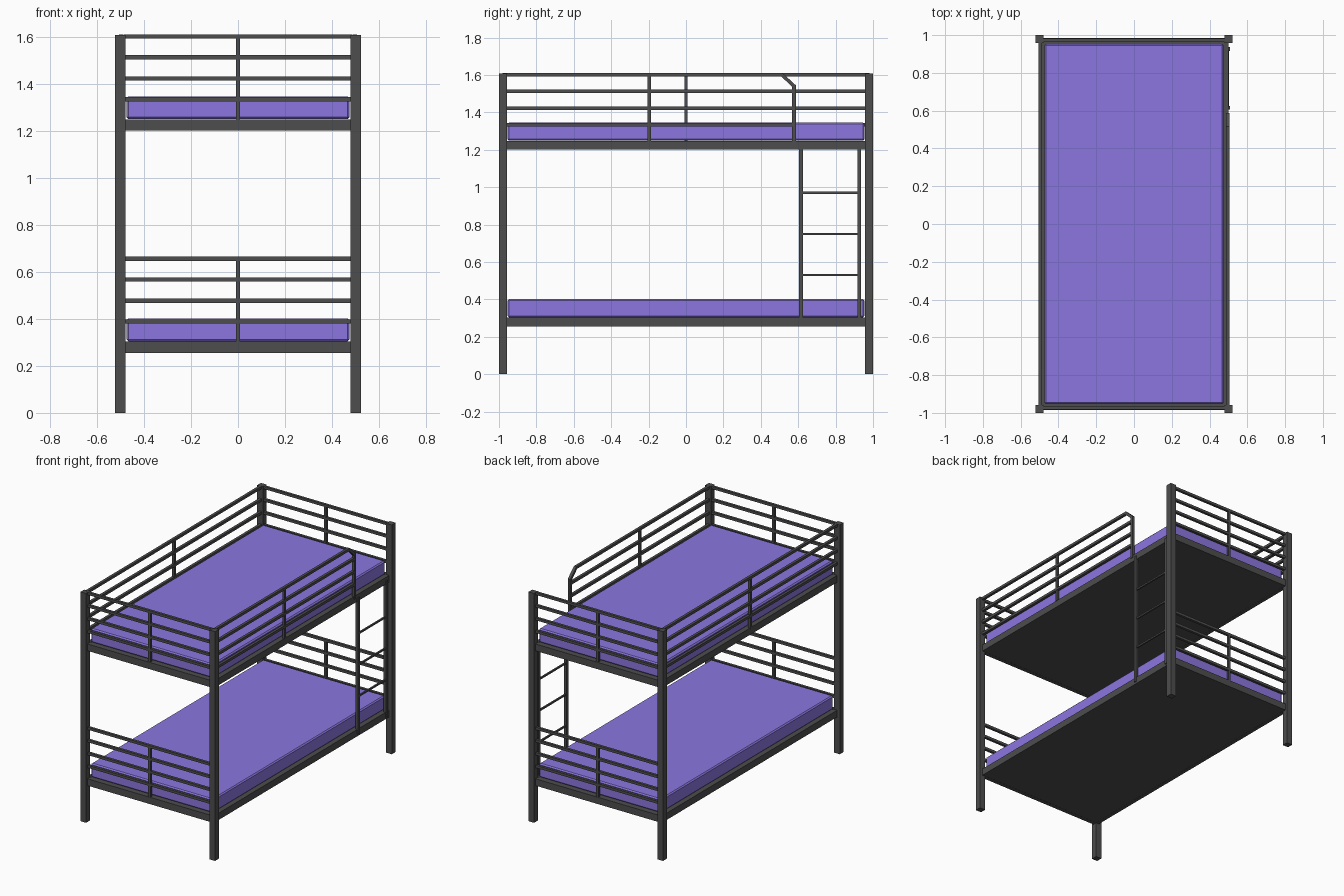
import bpy, bmesh
from mathutils import Matrix, Vector

if "Cube" in bpy.data.objects:
    bpy.data.objects.remove(bpy.data.objects["Cube"])


def material(name, rgb):
    m = bpy.data.materials.new(name)
    m.diffuse_color = (*rgb, 1)
    m.use_nodes = True
    m.node_tree.nodes["Principled BSDF"].inputs["Base Color"].default_value = m.diffuse_color
    return m


METAL = material("dark_metal", (0.075, 0.075, 0.075))
FABRIC = material("purple_fabric", (0.26, 0.18, 0.74))


def finish(name, bm, mat):
    bmesh.ops.recalc_face_normals(bm, faces=bm.faces)
    me = bpy.data.meshes.new(name)
    bm.to_mesh(me)
    bm.free()
    me.materials.append(mat)
    ob = bpy.data.objects.new(name, me)
    bpy.context.collection.objects.link(ob)
    return ob


def box(name, x, y, z, mat=METAL, bevel=0):
    """Box from (min, max) ranges on each axis."""
    lo, hi = Vector((x[0], y[0], z[0])), Vector((x[1], y[1], z[1]))
    bm = bmesh.new()
    bmesh.ops.create_cube(bm, size=1, matrix=Matrix.Translation((lo + hi) / 2)
                          @ Matrix.Diagonal((*(hi - lo), 1)))
    ob = finish(name, bm, mat)
    if bevel:
        mod = ob.modifiers.new("bevel", 'BEVEL')
        mod.width, mod.segments = bevel, 1
    return ob


def around(c, t):
    return (c - t / 2, c + t / 2)


def prism(name, x, outline):
    """Extrude a (y, z) outline along x."""
    bm = bmesh.new()
    face = bm.faces.new([bm.verts.new((x[0], y, z)) for y, z in outline])
    ext = bmesh.ops.extrude_face_region(bm, geom=[face])
    bmesh.ops.translate(bm, vec=(x[1] - x[0], 0, 0),
                        verts=[v for v in ext["geom"] if isinstance(v, bmesh.types.BMVert)])
    return finish(name, bm, METAL)


T = 0.018                                   # guard bar thickness
BAR_HEIGHTS = (0.133, 0.222, 0.312, 0.400)  # bar centres above the bed frame
GUARD_X = (0.487, 0.506)

# Corner posts
for sx in (-1, 1):
    for sy in (-1, 1):
        box("corner_post", around(sx * 0.5, 0.044), around(sy * 0.979, 0.042), (0, 1.607))

for level, z0 in (("lower", 0.255), ("upper", 1.2)):
    # Bed frame rails and base panel
    frame_z = (z0, z0 + 0.048)
    for s in (-1, 1):
        box(level + "_side_rail", around(s * 0.488, 0.026), (-0.965, 0.965), frame_z)
        box(level + "_end_rail", (-0.485, 0.485), around(s * 0.971, 0.028), frame_z)
    box(level + "_base_panel", (-0.476, 0.476), (-0.958, 0.958), (z0 + 0.001, z0 + 0.045))
    # Mattress
    box(level + "_mattress", (-0.474, 0.474), (-0.954, 0.954),
        (z0 + 0.049, z0 + 0.146), FABRIC, 0.008)
    # Headboard and footboard bars
    for s in (-1, 1):
        for h in BAR_HEIGHTS:
            box(level + "_end_bar", (-0.485, 0.485), around(s * 0.973, T), around(z0 + h, T))
        box(level + "_end_upright", around(0, T), around(s * 0.973, T * 0.95),
            (z0 + 0.046, z0 + 0.395))

# Left guard: full length
for h in BAR_HEIGHTS:
    box("left_guard_bar", (-GUARD_X[1], -GUARD_X[0]), (-0.965, 0.965), around(1.2 + h, T))
box("left_guard_upright", (-0.505, -0.488), around(0, T), (1.246, 1.595))

# Right guard: stops before the ladder opening, with a chamfered corner
for h in BAR_HEIGHTS[:3]:
    box("right_guard_bar", GUARD_X, (-0.965, 0.572), around(1.2 + h, T))
box("right_guard_upright", (0.488, 0.505), around(-0.197, T), (1.246, 1.595))
prism("right_guard_frame", GUARD_X,
      [(-0.965, 1.609), (0.517, 1.609), (0.587, 1.545), (0.587, 1.23),
       (0.567, 1.23), (0.567, 1.537), (0.510, 1.591), (-0.965, 1.591)])

# Ladder
for y in (0.615, 0.926):
    box("ladder_rail", (0.488, 0.507), around(y, 0.02), (0.27, 1.225))
for z in (0.53, 0.75, 0.97):
    box("ladder_rung", around(0.498, 0.011), (0.615, 0.926), around(z, 0.011))
